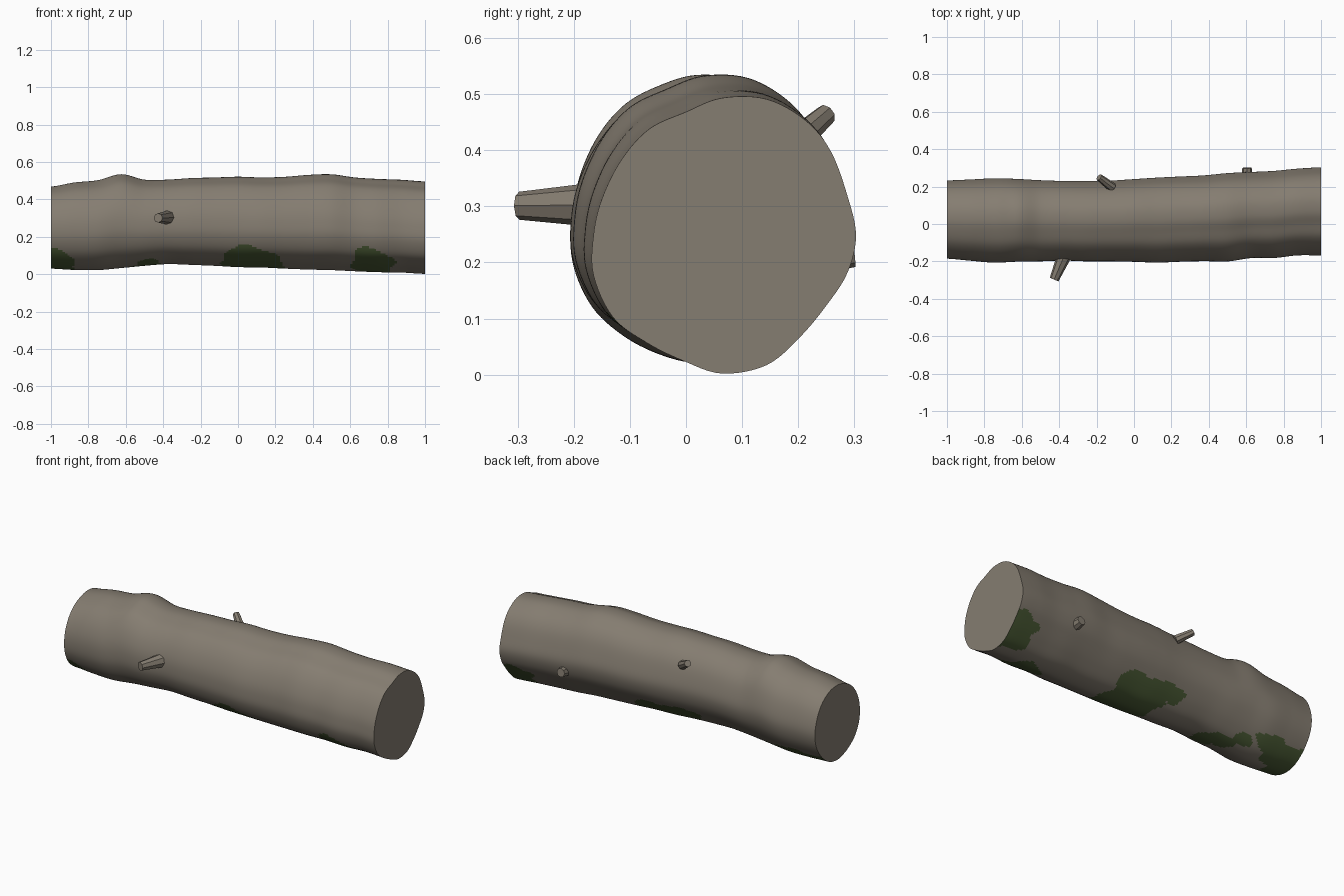
import bpy, bmesh, math
from mathutils import Vector

if "Cube" in bpy.data.objects:
    bpy.data.objects.remove(bpy.data.objects["Cube"])


def material(name, rgb):
    m = bpy.data.materials.new(name)
    m.diffuse_color = (*rgb, 1)
    m.use_nodes = True
    m.node_tree.nodes["Principled BSDF"].inputs["Base Color"].default_value = m.diffuse_color
    return m


BARK = material("bark_grey_brown", (0.235, 0.205, 0.165))
MOSS = material("moss_green", (0.070, 0.105, 0.036))


def finish(bm, name, mats, angle):
    bmesh.ops.recalc_face_normals(bm, faces=bm.faces)
    me = bpy.data.meshes.new(name)
    bm.to_mesh(me)
    bm.free()
    for m in mats:
        me.materials.append(m)
    ob = bpy.data.objects.new(name, me)
    bpy.context.collection.objects.link(ob)
    bpy.ops.object.select_all(action='DESELECT')
    ob.select_set(True)
    bpy.context.view_layer.objects.active = ob
    bpy.ops.object.shade_smooth_by_angle(angle=math.radians(angle))
    return ob


def spline(p0, p1, p2, p3, t):
    return 0.5 * (2 * p1 + (p2 - p0) * t + (2 * p0 - 5 * p1 + 4 * p2 - p3) * t * t
                  + (3 * p1 - p0 - 3 * p2 + p3) * t ** 3)


def along(table, x):
    """Smooth value at x from a table of evenly spaced stations on -1..1."""
    n = len(table) - 1
    f = (x + 1) / 2 * n
    i = min(int(f), n - 1)
    get = lambda k: table[max(0, min(n, k))]
    return spline(get(i - 1), get(i), get(i + 1), get(i + 2), f - i)


# silhouettes of the trunk, every 0.125 along x
TOP = [.468, .490, .502, .534, .505, .505, .513, .516, .520, .516, .519, .529, .532, .515, .507, .502, .493]
BOT = [.030, .023, .022, .033, .045, .054, .050, .045, .038, .036, .030, .025, .022, .016, .011, .009, .002]
BACK = [.233, .238, .244, .241, .234, .230, .229, .232, .240, .248, .254, .260, .272, .278, .284, .296, .303]
FRONT = [-.185, -.196, -.206, -.201, -.199, -.195, -.199, -.199, -.201, -.205, -.200, -.197, -.198, -.180,
         -.179, -.165, -.165]

# right end outline (y, z), blended into a rounder one towards the left end
END = [(.06, .005), (.14, .02), (.2, .07), (.25, .13), (.285, .185), (.3, .25), (.285, .32),
       (.255, .4), (.21, .455), (.14, .493), (.06, .495), (-.005, .47), (-.07, .44), (-.12, .385),
       (-.155, .315), (-.17, .25), (-.17, .18), (-.135, .105), (-.075, .06), (-.01, .028)]
END = [Vector(((y - .065) / .235, (z - .25) / .245)) for y, z in END]
ROUND = [Vector((math.cos(a), math.sin(a))) for a in
         (math.tau * i / 20 - math.pi / 2 for i in range(20))]
SUB, RINGS = 6, 160


def outline(sec):
    return [spline(*(sec[(i + k) % 20] for k in (-1, 0, 1, 2)), s / SUB)
            for i in range(20) for s in range(SUB)]


OUT_END, OUT_ROUND = outline(END), outline(ROUND)

# moss blobs: x, angle around the trunk (degrees), x radius, angle radius
BLOBS = [(.08, -95, .17, 45), (.06, -128, .15, 20), (.06, -62, .17, 24), (-.12, -48, .10, 12),
         (.97, -55, .12, 27), (.88, -42, .06, 9), (.72, -118, .115, 34),
         (-.47, -103, .06, 19), (-.55, -82, .08, 13), (-.63, -68, .06, 10),
         (-.98, -110, .11, 38), (-.90, -70, .12, 20), (-.80, -54, .10, 12), (-.99, -58, .1, 14)]


def mossy(x, deg):
    x += .012 * math.sin(deg * .16)
    deg += 3 * math.sin(x * 31)
    return any(((x - a) / r) ** 2 + ((deg - b) / s) ** 2 < 1 for a, b, r, s in BLOBS)


# trunk with moss patches on the underside
bm = bmesh.new()
rings, N = [], 20 * SUB
for r in range(RINGS + 1):
    x = -1 + 2 * r / RINGS
    t, b, k, f = (along(tab, x) for tab in (TOP, BOT, BACK, FRONT))
    w = .35 + .65 * (x + 1) / 2
    ring = []
    for pe, pr in zip(OUT_END, OUT_ROUND):
        p = pr.lerp(pe, w)
        ring.append(bm.verts.new((x, (k + f) / 2 + p.x * (k - f) / 2, (t + b) / 2 + p.y * (t - b) / 2)))
    rings.append(ring)
for r in range(RINGS):
    for j in range(N):
        j2 = (j + 1) % N
        face = bm.faces.new((rings[r][j], rings[r + 1][j], rings[r + 1][j2], rings[r][j2]))
        deg = (j + .5) * 360 / N - 90
        if deg > 180:
            deg -= 360
        face.material_index = int(mossy(-1 + 2 * (r + .5) / RINGS, deg))
bm.faces.new(rings[0])
bm.faces.new(rings[-1])
finish(bm, "log_trunk", [BARK, MOSS], 40)


# broken branch stubs
def stub(name, base, tip, r0, r1):
    base, tip = Vector(base), Vector(tip)
    d = tip - base
    bm = bmesh.new()
    bmesh.ops.create_cone(bm, cap_ends=True, segments=8, radius1=r0, radius2=r1, depth=d.length)
    rot = d.to_track_quat('Z', 'Y').to_matrix()
    for v in bm.verts:
        v.co = rot @ v.co + (base + tip) / 2
    finish(bm, name, [BARK], 40)


stub("front_branch_stub", (-.365, -.15, .303), (-.427, -.297, .301), .041, .025)
stub("back_branch_stub", (-.115, .195, .415), (-.187, .250, .464), .026, .019)
stub("back_branch_knot", (.605, .23, .210), (.604, .300, .217), .033, .025)
